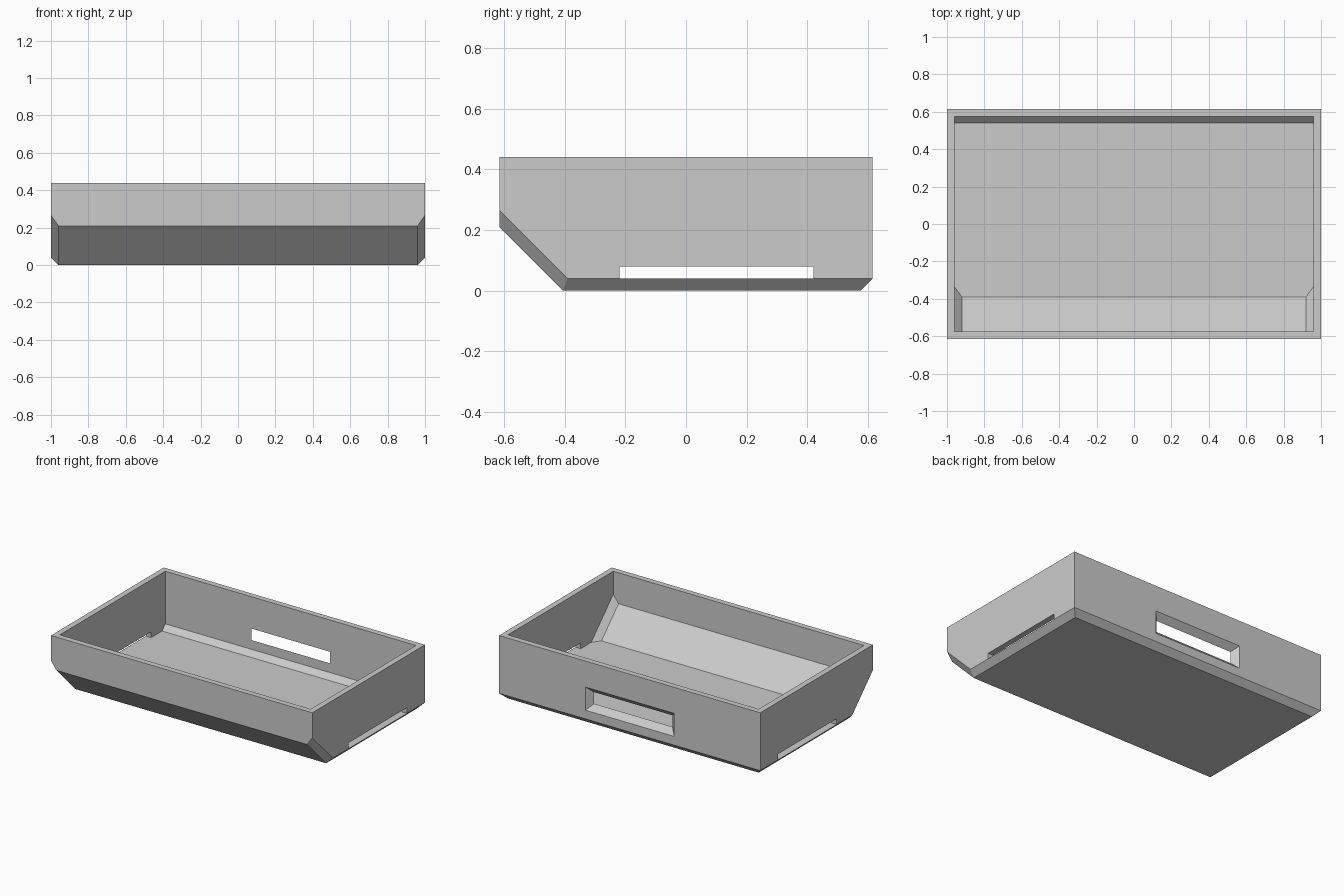
import bpy, bmesh, math

if "Cube" in bpy.data.objects:
    bpy.data.objects.remove(bpy.data.objects["Cube"])

grey = bpy.data.materials.new("light_grey")
grey.diffuse_color = (0.6, 0.6, 0.6, 1)
grey.use_nodes = True
grey.node_tree.nodes["Principled BSDF"].inputs["Base Color"].default_value = grey.diffuse_color


def solid(name, points):
    """Convex solid through the given points."""
    bm = bmesh.new()
    for p in points:
        bm.verts.new(p)
    bmesh.ops.convex_hull(bm, input=bm.verts)
    bmesh.ops.dissolve_limit(bm, angle_limit=math.radians(1),
                             verts=bm.verts, edges=bm.edges)
    bmesh.ops.recalc_face_normals(bm, faces=bm.faces)
    me = bpy.data.meshes.new(name)
    bm.to_mesh(me)
    bm.free()
    me.materials.append(grey)
    ob = bpy.data.objects.new(name, me)
    bpy.context.collection.objects.link(ob)
    return ob


def both_sides(half):
    return [(s * x, y, z) for s in (-1, 1) for x, y, z in half]


def box(x0, x1, y0, y1, z0, z1):
    return [(x, y, z) for x in (x0, x1) for y in (y0, y1) for z in (z0, z1)]


# Outer shell: bevelled underside and sloping lower front
tray = solid("tray", both_sides([
    (0.96, -0.406, 0), (0.96, 0.576, 0),
    (1, -0.39, 0.04), (1, 0.616, 0.04),
    (0.96, -0.616, 0.21), (1, -0.616, 0.266),
    (1, -0.616, 0.44), (1, 0.616, 0.44)]))

cutters = [
    # Hollow inside, open at the top
    solid("cavity_cutter", both_sides([
        (0.96, 0.54, 0.04), (0.96, 0.576, 0.076),
        (0.96, -0.335, 0.04), (0.92, -0.39, 0.04),
        (0.92, -0.576, 0.226), (0.96, -0.576, 0.281),
        (0.96, -0.576, 0.55), (0.96, 0.576, 0.55)])),
    # Tapered opening in the back wall, wider on the outside
    solid("back_opening_cutter", both_sides([
        (0.28, 0.556, 0.16), (0.28, 0.556, 0.20),
        (0.36, 0.636, 0.08), (0.36, 0.636, 0.28)])),
    # Long low slots in the side walls
    solid("right_slot_cutter", box(0.94, 1.1, -0.22, 0.42, 0.04, 0.08)),
    solid("left_slot_cutter", box(-1.1, -0.94, -0.22, 0.42, 0.04, 0.08)),
]
for cutter in cutters:
    cutter.hide_render = True
    mod = tray.modifiers.new(cutter.name, 'BOOLEAN')
    mod.operation = 'DIFFERENCE'
    mod.solver = 'EXACT'
    mod.object = cutter

# Bake the cuts and drop the cutters
deps = bpy.context.evaluated_depsgraph_get()
baked = bpy.data.meshes.new_from_object(tray.evaluated_get(deps))
tray.modifiers.clear()
tray.data = baked
for cutter in cutters:
    bpy.data.objects.remove(cutter)
